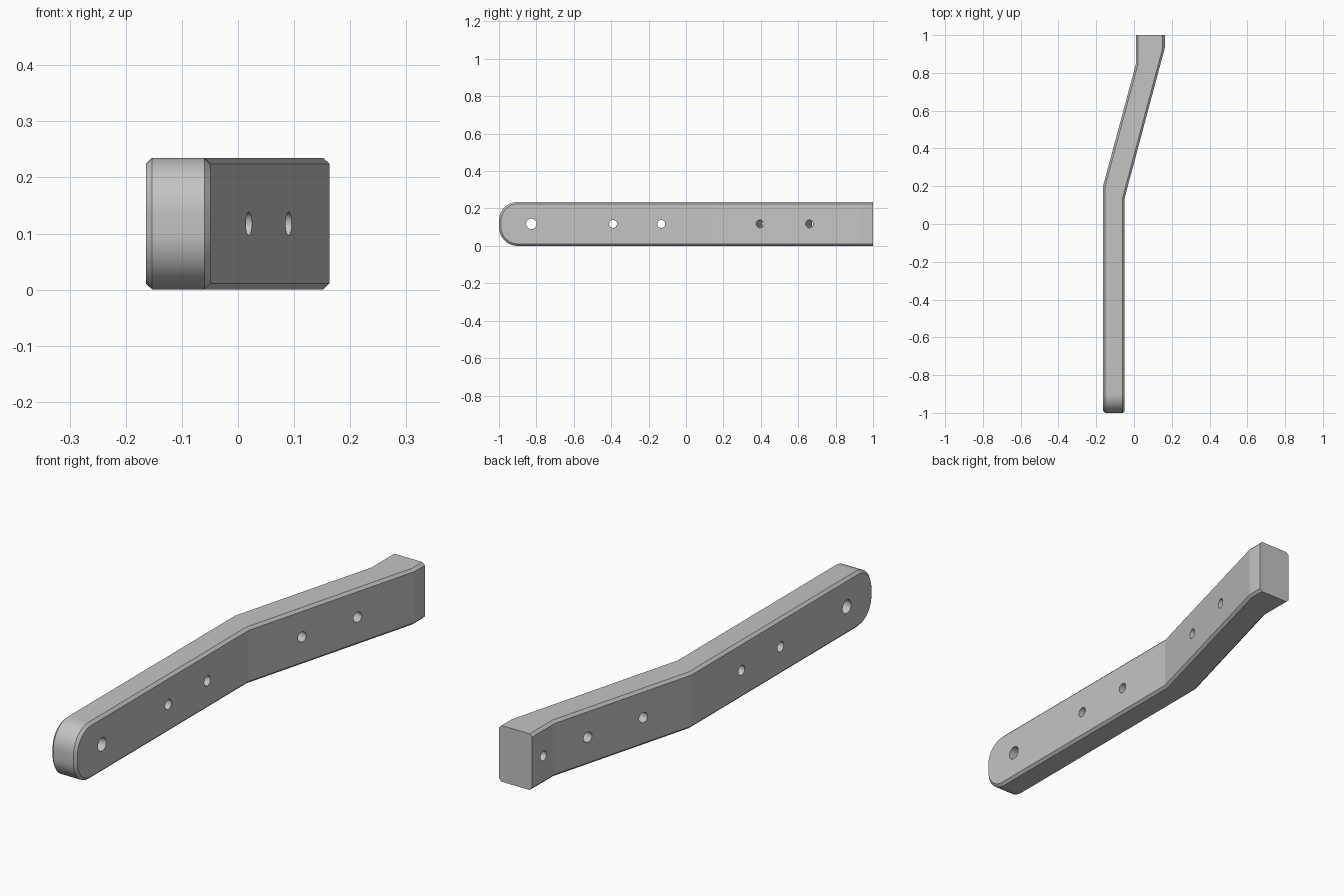
import bpy, bmesh, math
from mathutils import Vector

if "Cube" in bpy.data.objects:
    bpy.data.objects.remove(bpy.data.objects["Cube"])

H, R, C = 0.235, 0.1, 0.011      # bar height, nose radius, chamfer
SEG = 14                         # segments per nose corner
LEFT = [(-0.164, 0.20), (0.011, 0.85)]    # plan bends (x, y)
RIGHT = [(-0.049, 0.14), (0.163, 0.932)]

grey = bpy.data.materials.new("plain grey")
grey.diffuse_color = (0.55, 0.55, 0.55, 1)
grey.use_nodes = True
grey.node_tree.nodes["Principled BSDF"].inputs["Base Color"].default_value = grey.diffuse_color


def layer(bm, bends, dx, inset):
    """One closed side outline of the bar, from bottom back round the nose to top back."""
    (x0, y0), (x1, y1) = bends
    lo, hi, r = inset, H - inset, R - inset
    pts = [(x1, 1, lo), (x1, y1, lo), (x0, y0, lo)]
    for cz, start in ((R, 270), (H - R, 180)):
        for i in range(SEG + 1):
            a = math.radians(start - 90 * i / SEG)
            pts.append((x0, -1 + R + r * math.cos(a), cz + r * math.sin(a)))
    pts += [(x0, y0, hi), (x1, y1, hi), (x1, 1, hi)]
    return [bm.verts.new((x + dx, y, z)) for x, y, z in pts]


# Bent bar with a rounded nose and chamfered long edges
bm = bmesh.new()
rings = [layer(bm, LEFT, 0, C), layer(bm, LEFT, C, 0),
         layer(bm, RIGHT, -C, 0), layer(bm, RIGHT, 0, C)]
n = len(rings[0])
for a, b in zip(rings, rings[1:]):
    for i in range(n - 1):
        bm.faces.new((a[i], a[i + 1], b[i + 1], b[i]))
for ring in (rings[0], rings[3]):          # side faces, split at the bends
    bm.faces.new((ring[0], ring[1], ring[-2], ring[-1]))
    bm.faces.new((ring[1], ring[2], ring[-3], ring[-2]))
    bm.faces.new(ring[2:-2])
bm.faces.new([r[0] for r in rings] + [r[-1] for r in reversed(rings)])  # back end
bmesh.ops.recalc_face_normals(bm, faces=bm.faces)
mesh = bpy.data.meshes.new("bent_bar")
bm.to_mesh(mesh)
bm.free()
bar = bpy.data.objects.new("bent_bar", mesh)
bpy.context.collection.objects.link(bar)
mesh.materials.append(grey)


def drill(x, y, radius, length, angle=0):
    """Cut a round hole across the bar, centred at x, y."""
    axis = Vector((math.cos(angle), -math.sin(angle), 0))
    bpy.ops.mesh.primitive_cylinder_add(
        vertices=32, radius=radius, depth=length, location=(x, y, H / 2),
        rotation=axis.to_track_quat('Z', 'Y').to_euler())
    cutter = bpy.context.object
    cutter.name = "hole_cutter"
    cutter.data.materials.append(grey)
    cutter.hide_render = True
    mod = bar.modifiers.new("hole", 'BOOLEAN')
    mod.operation, mod.solver, mod.object = 'DIFFERENCE', 'EXACT', cutter
    bpy.context.view_layer.objects.active = bar
    bpy.ops.object.modifier_apply(modifier=mod.name)
    bpy.data.objects.remove(cutter)


# Straight section holes
for y, radius in ((-0.827, 0.028), (-0.39, 0.021), (-0.132, 0.021)):
    drill(-0.107, y, radius, 0.4)
# Slanted section holes, square to its faces
for x, y in ((0.02, 0.395), (0.091, 0.66)):
    drill(x, y, 0.021, 0.5, math.radians(15))
# Blind hole in the left side of the back section
drill(0.011, 0.925, 0.02, 0.2)

bpy.ops.object.select_all(action='DESELECT')
bar.select_set(True)
bpy.context.view_layer.objects.active = bar
bpy.ops.object.shade_smooth_by_angle(angle=math.radians(14))
